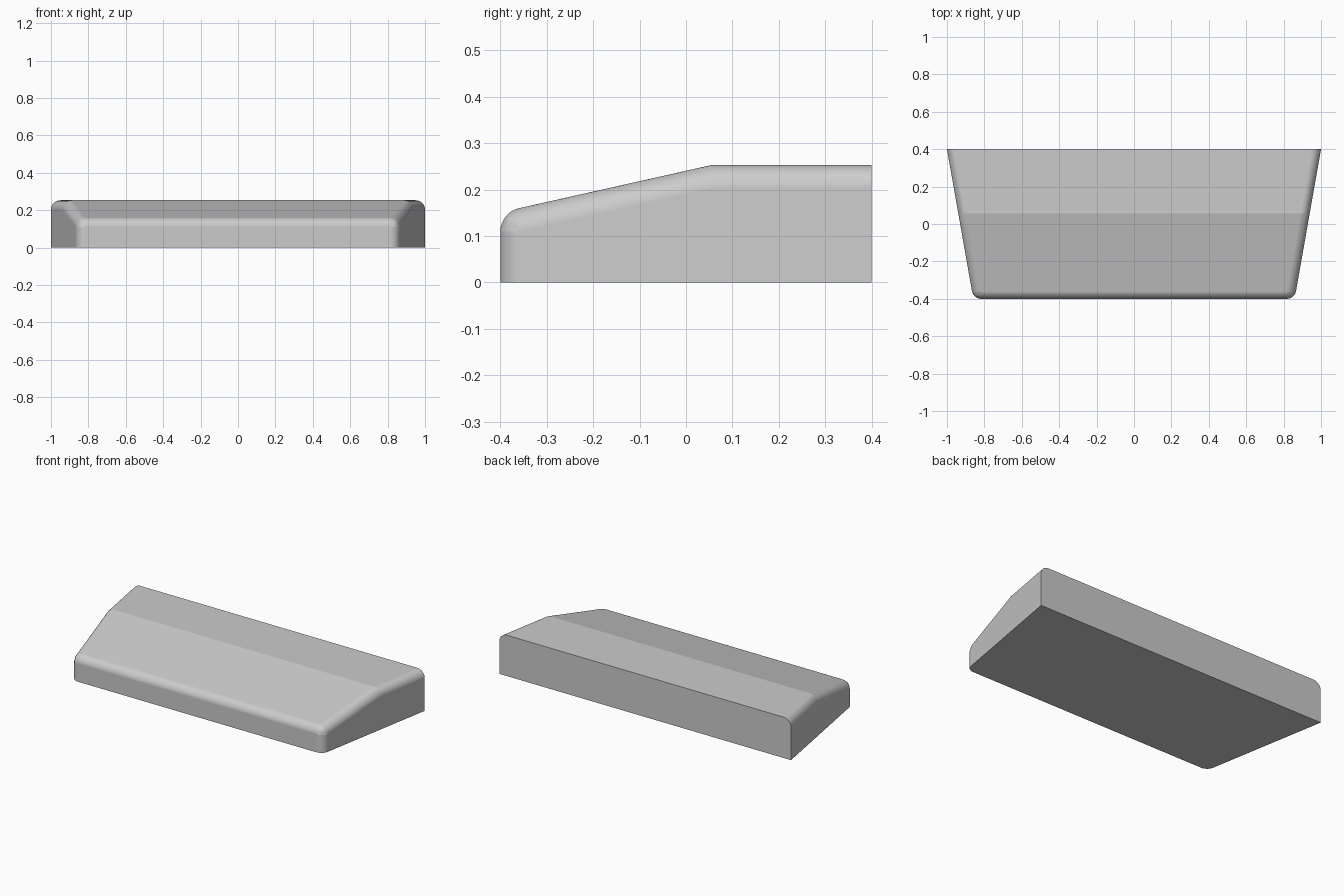
import bpy
import bmesh

cube = bpy.data.objects.get("Cube")
if cube:
    bpy.data.objects.remove(cube, do_unlink=True)

HALF_DEPTH = 0.4
BACK_HALF_WIDTH = 1.0
FRONT_HALF_WIDTH = 0.859

# Plain grey material
grey = bpy.data.materials.new("light_grey")
grey.use_nodes = True
colour = (0.6, 0.6, 0.6, 1)
grey.diffuse_color = colour
grey.node_tree.nodes["Principled BSDF"].inputs["Base Color"].default_value = colour


def half_width(y):
    """Half width of the tapered plan at depth y."""
    t = (y + HALF_DEPTH) / (2 * HALF_DEPTH)
    return FRONT_HALF_WIDTH + (BACK_HALF_WIDTH - FRONT_HALF_WIDTH) * t


# Side profile (y, z): low front, sloped top, flat rear top
profile = [(-HALF_DEPTH, 0), (-HALF_DEPTH, 0.151), (0.055, 0.253),
           (HALF_DEPTH, 0.253), (HALF_DEPTH, 0)]

bm = bmesh.new()
right, left = [[bm.verts.new((s * half_width(y), y, z)) for y, z in profile]
               for s in (-1, 1)]
bm.faces.new(right)
bm.faces.new(left)
for i in range(len(profile)):
    j = (i + 1) % len(profile)
    bm.faces.new((right[i], right[j], left[j], left[i]))
bmesh.ops.recalc_face_normals(bm, faces=bm.faces)

# Rounding weights: upper side edges, front corners and front top edge
weight = bm.edges.layers.float.new("bevel_weight_edge")
for side in (right, left):
    for i, w in ((0, 0.84), (1, 1.0), (2, 1.0)):
        bm.edges.get((side[i], side[i + 1]))[weight] = w
bm.edges.get((right[1], left[1]))[weight] = 0.8

mesh = bpy.data.meshes.new("wedge_body")
bm.to_mesh(mesh)
bm.free()
mesh.materials.append(grey)
body = bpy.data.objects.new("wedge_body", mesh)
bpy.context.collection.objects.link(body)
bpy.ops.object.select_all(action="DESELECT")
body.select_set(True)
bpy.context.view_layer.objects.active = body

# Rounded edges with the top ridge and base kept crisp
bevel = body.modifiers.new("rounding", "BEVEL")
bevel.limit_method = "WEIGHT"
bevel.offset_type = "OFFSET"
bevel.width = 0.05
bevel.segments = 14
bpy.ops.object.modifier_apply(modifier=bevel.name)
bpy.ops.object.shade_smooth_by_angle(angle=0.18)
normals = body.modifiers.new("flat_faces", "WEIGHTED_NORMAL")
normals.keep_sharp = True
